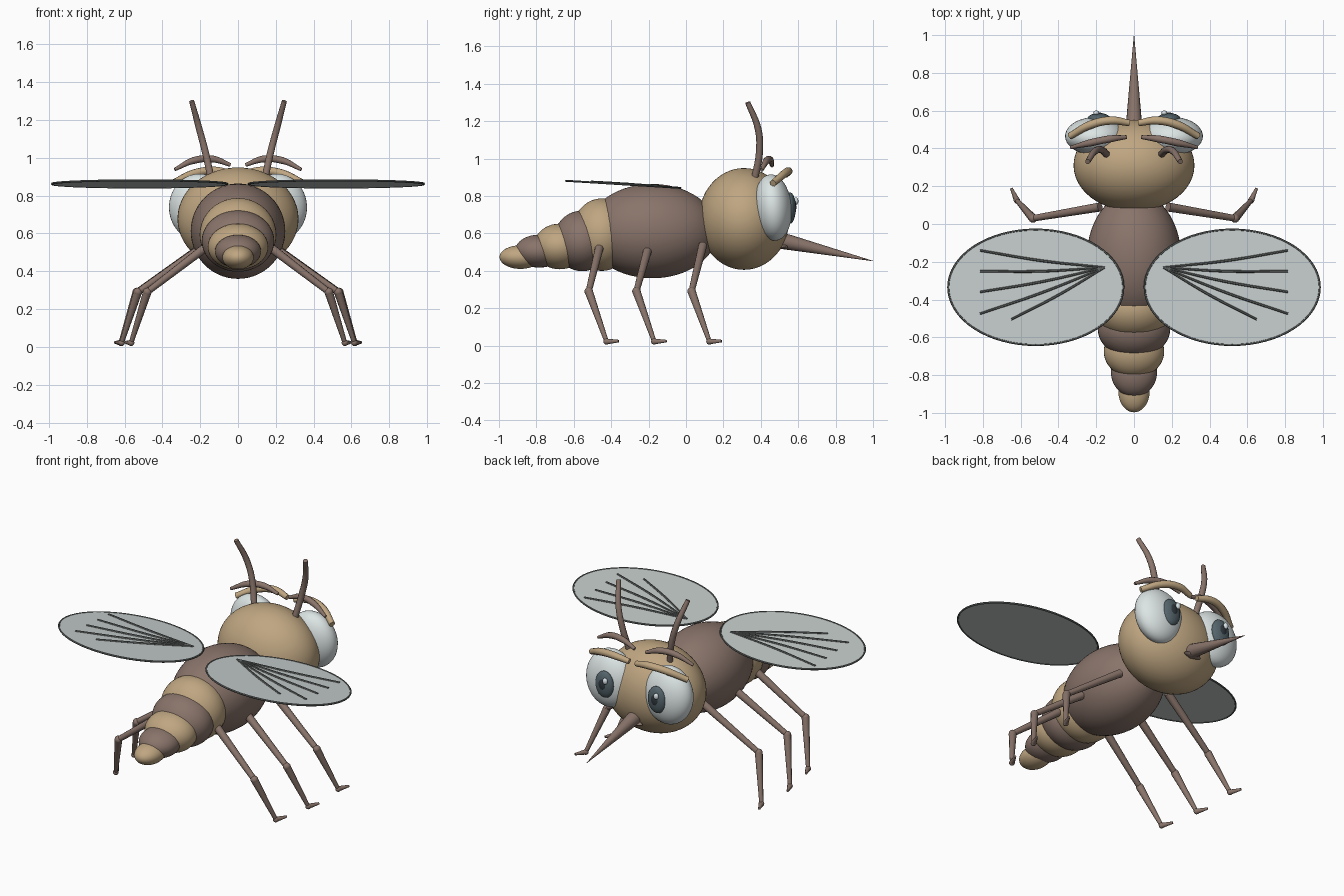
import bpy
import math
from mathutils import Vector

cube = bpy.data.objects.get("Cube")
if cube:
    bpy.data.objects.remove(cube, do_unlink=True)


def material(name, r, g, b):
    m = bpy.data.materials.new(name)
    m.use_nodes = True
    m.diffuse_color = (r, g, b, 1)
    bsdf = m.node_tree.nodes["Principled BSDF"]
    bsdf.inputs["Base Color"].default_value = (r, g, b, 1)
    bsdf.inputs["Roughness"].default_value = 0.7
    return m


TAN = material("tan", 0.52, 0.38, 0.22)
BROWN = material("brown", 0.25, 0.175, 0.145)
WHITE = material("eye white", 0.72, 0.78, 0.78)
SLATE = material("slate iris", 0.09, 0.13, 0.15)
BLACK = material("dark pupil", 0.03, 0.04, 0.05)
GLINT = material("pale glint", 0.68, 0.76, 0.8)
WING = material("wing grey", 0.56, 0.61, 0.6)
VEIN = material("vein grey", 0.13, 0.14, 0.14)


def ellipsoid(name, center, radii, mat, rot=(0, 0, 0), segs=40):
    bpy.ops.mesh.primitive_uv_sphere_add(segments=segs, ring_count=segs // 2,
                                         location=center, rotation=rot)
    ob = bpy.context.object
    ob.name = name
    ob.scale = radii
    ob.data.materials.append(mat)
    bpy.ops.object.shade_smooth()
    return ob


def tube(name, points, radii, mat, curved=False, closed=False, sides=3):
    """Round tube through the points, with a radius at each point."""
    if not isinstance(radii, (list, tuple)):
        radii = [radii] * len(points)
    cu = bpy.data.curves.new(name, "CURVE")
    cu.dimensions = "3D"
    cu.bevel_depth = 1.0
    cu.bevel_resolution = sides
    cu.use_fill_caps = True
    cu.resolution_u = 8
    sp = cu.splines.new("BEZIER" if curved else "POLY")
    pts = sp.bezier_points if curved else sp.points
    pts.add(len(points) - 1)
    for p, co, r in zip(pts, points, radii):
        p.radius = r
        if curved:
            p.co = co
            p.handle_left_type = p.handle_right_type = "AUTO"
        else:
            p.co = (*co, 1)
    sp.use_cyclic_u = closed
    temp = bpy.data.objects.new(name + "_path", cu)
    bpy.context.collection.objects.link(temp)
    deps = bpy.context.evaluated_depsgraph_get()
    mesh = bpy.data.meshes.new_from_object(temp.evaluated_get(deps))
    bpy.data.objects.remove(temp, do_unlink=True)
    mesh.materials.clear()
    mesh.materials.append(mat)
    ob = bpy.data.objects.new(name, mesh)
    bpy.context.collection.objects.link(ob)
    bpy.ops.object.select_all(action="DESELECT")
    ob.select_set(True)
    bpy.context.view_layer.objects.active = ob
    bpy.ops.object.shade_smooth_by_angle(angle=math.radians(50))
    return ob


# Body: head, thorax and banded abdomen
ellipsoid("head", (0, 0.31, 0.677), (0.32, 0.242, 0.272), TAN, segs=56)
ellipsoid("thorax", (0, -0.18, 0.612), (0.25, 0.35, 0.252), BROWN, segs=56)
bands = [  # y, z, half width, half length, half height
    (-0.45, 0.593, 0.203, 0.165, 0.194),
    (-0.555, 0.56, 0.192, 0.155, 0.162),
    (-0.675, 0.53, 0.16, 0.14, 0.122),
    (-0.785, 0.505, 0.122, 0.13, 0.088),
    (-0.885, 0.473, 0.083, 0.112, 0.063),
]
for i, (y, z, rx, ry, rz) in enumerate(bands):
    ellipsoid(f"abdomen_band_{i + 1}", (0, y, z), (rx, ry, rz),
              BROWN if i % 2 else TAN)

# Mouth parts
tube("proboscis", [(0, 0.5, 0.562), (0, 0.56, 0.55), (0, 1.0, 0.452)],
     [0.044, 0.04, 0.001], BROWN, sides=6)
ellipsoid("lip", (0, 0.525, 0.528), (0.06, 0.022, 0.013), BROWN, segs=20)


def wing_point(x, y, lift=0.0):
    """Point on the gently tilted wing plane."""
    return Vector((x, y, 0.862 - 0.062 * (y + 0.335) + lift))


def make_wing(label, s):
    n = 64
    edge = [wing_point(s * (0.52 + 0.463 * math.cos(a)), -0.335 + 0.305 * math.sin(a))
            for a in (2 * math.pi * k / n for k in range(n))]
    if s < 0:
        edge.reverse()
    mesh = bpy.data.meshes.new(label + "_wing")
    mesh.from_pydata(edge, [], [range(n)])
    mesh.materials.append(WING)
    ob = bpy.data.objects.new(label + "_wing", mesh)
    bpy.context.collection.objects.link(ob)
    solid = ob.modifiers.new("thickness", "SOLIDIFY")
    solid.thickness = 0.006
    solid.offset = 0
    tube(label + "_wing_rim", edge, 0.006, VEIN, closed=True, sides=1)
    # Veins fan out from the wing root
    ends = [(0.815, -0.14), (0.815, -0.25), (0.815, -0.36), (0.815, -0.475), (0.65, -0.505)]
    for i, (x, y) in enumerate(ends):
        mid = wing_point(s * (0.155 + x) / 2, (y - 0.23) / 2 - 0.01, 0.004)
        tube(f"{label}_wing_vein_{i + 1}",
             [wing_point(s * 0.155, -0.23, 0.004), mid, wing_point(s * x, y, 0.004)],
             [0.005, 0.007, 0.006], VEIN, curved=True, sides=1)


def make_leg(name, s, hip_x, hip_y, hip_z, knee_x):
    hip = (s * hip_x, hip_y, hip_z)
    knee = (s * knee_x, hip_y - 0.06, 0.29)
    ankle = (s * (knee_x + 0.085), hip_y + 0.035, 0.022)
    toe = (s * (knee_x + 0.115), hip_y + 0.1, 0.024)
    tube(name + "_thigh", [hip, knee], [0.024, 0.017], BROWN)
    ellipsoid(name + "_knee", knee, (0.023, 0.023, 0.023), BROWN, segs=16)
    tube(name + "_shin", [knee, ankle], [0.023, 0.012], BROWN)
    ellipsoid(name + "_ankle", ankle, (0.017, 0.017, 0.017), BROWN, segs=16)
    tube(name + "_foot", [ankle, toe], [0.016, 0.007], BROWN)


# Paired parts
for label, s in (("left", 1), ("right", -1)):
    def at(points):
        return [(s * x, y, z) for x, y, z in points]

    # Eye
    ellipsoid(label + "_eye", (s * 0.205, 0.465, 0.738), (0.16, 0.1, 0.178), WHITE,
              rot=(math.radians(5), 0, 0))
    ellipsoid(label + "_iris", (s * 0.185, 0.556, 0.735), (0.062, 0.031, 0.084), SLATE, segs=28)
    ellipsoid(label + "_pupil", (s * 0.185, 0.569, 0.74), (0.035, 0.021, 0.048), BLACK, segs=24)
    ellipsoid(label + "_glint", (s * 0.18 - 0.02, 0.588, 0.772), (0.016, 0.013, 0.02), GLINT, segs=16)
    # Brow, upper lash and antenna
    tube(label + "_brow",
         at([(0.025, 0.535, 0.915), (0.12, 0.548, 0.932), (0.23, 0.525, 0.918), (0.34, 0.465, 0.868)]),
         [0.017, 0.022, 0.022, 0.018], TAN, curved=True)
    tube(label + "_upper_lash",
         at([(0.04, 0.46, 0.962), (0.13, 0.45, 0.993), (0.23, 0.43, 0.987), (0.335, 0.405, 0.938)]),
         [0.01, 0.019, 0.019, 0.009], BROWN, curved=True)
    tube(label + "_antenna",
         at([(0.14, 0.365, 0.88), (0.175, 0.393, 1.04), (0.207, 0.385, 1.16), (0.245, 0.33, 1.3)]),
         [0.019, 0.019, 0.018, 0.014], BROWN, curved=True)
    # Legs
    make_leg(label + "_front_leg", s, 0.18, 0.09, 0.535, 0.535)
    make_leg(label + "_middle_leg", s, 0.21, -0.205, 0.51, 0.53)
    make_leg(label + "_rear_leg", s, 0.16, -0.46, 0.535, 0.48)
    make_wing(label, s)
